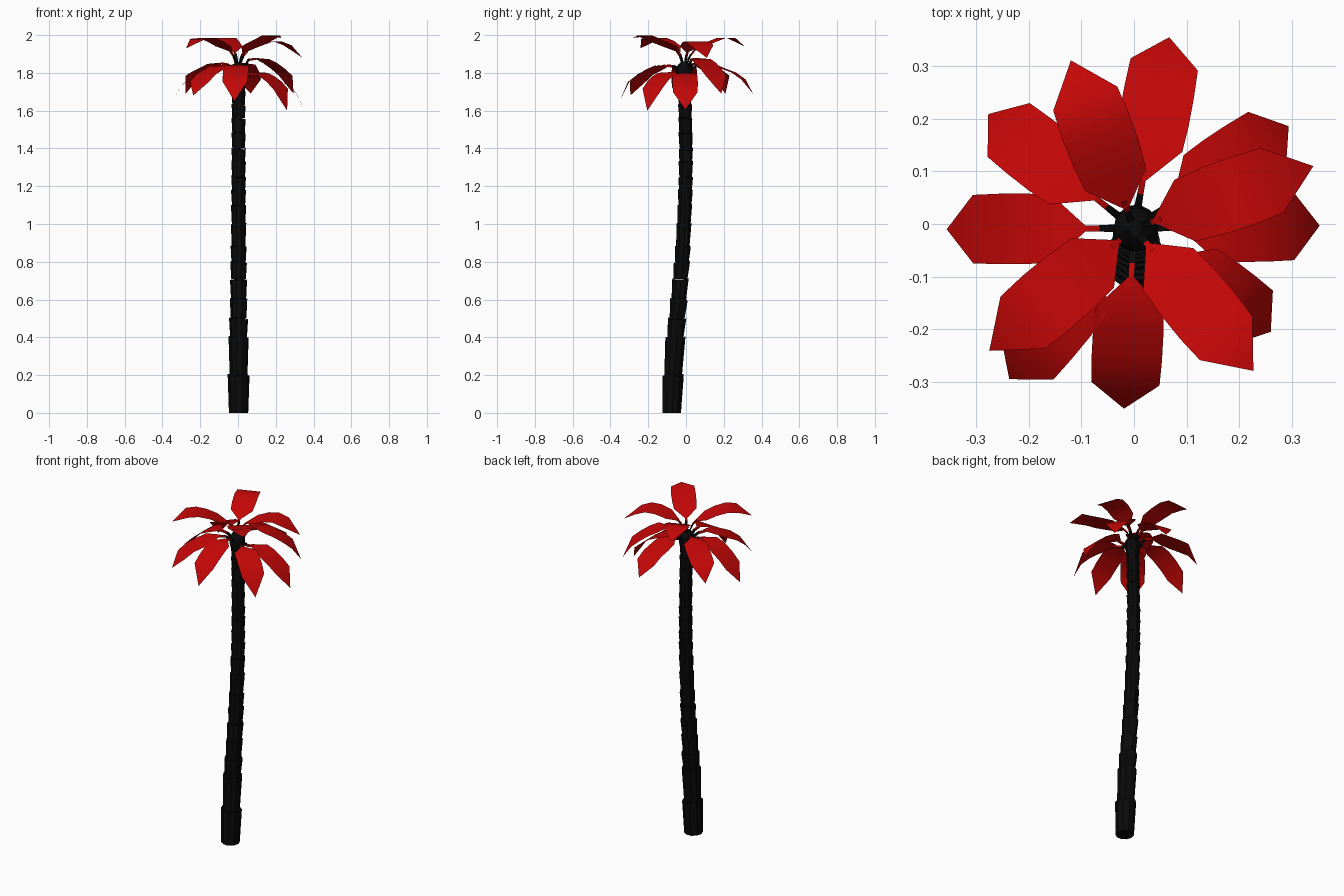
import bpy, bmesh, math, random
from mathutils import Vector

random.seed(4)
cube = bpy.data.objects.get("Cube")
if cube:
    bpy.data.objects.remove(cube)


def material(name, colour):
    m = bpy.data.materials.new(name)
    m.use_nodes = True
    m.diffuse_color = (*colour, 1)
    bsdf = m.node_tree.nodes["Principled BSDF"]
    bsdf.inputs["Base Color"].default_value = (*colour, 1)
    bsdf.inputs["Roughness"].default_value = 0.9
    return m


BLACK = material("charcoal_bark", (0.003, 0.003, 0.003))
RED = material("red_leaf", (0.56, 0.002, 0.002))


def finish(bm, name, mats, angle):
    bmesh.ops.recalc_face_normals(bm, faces=bm.faces)
    mesh = bpy.data.meshes.new(name)
    bm.to_mesh(mesh)
    bm.free()
    for m in mats:
        mesh.materials.append(m)
    ob = bpy.data.objects.new(name, mesh)
    bpy.context.collection.objects.link(ob)
    bpy.ops.object.select_all(action='DESELECT')
    ob.select_set(True)
    bpy.context.view_layer.objects.active = ob
    bpy.ops.object.shade_smooth_by_angle(angle=math.radians(angle))


def interp(points, t):
    for (a, u), (b, v) in zip(points, points[1:]):
        if t <= b:
            return u + (v - u) * (t - a) / (b - a)
    return points[-1][1]


def bridge(bm, a, b, mat=0):
    n = len(a)
    for i in range(n):
        f = bm.faces.new((a[i], a[(i + 1) % n], b[(i + 1) % n], b[i]))
        f.material_index = mat


# Trunk: flared bark rings stacked along a leaning centre line
LEAN = [(0, -.076), (.2, -.068), (.4, -.056), (.6, -.038), (.8, -.022), (1, -.01),
        (1.2, -.002), (1.4, -.001), (1.6, -.004), (1.85, -.012)]
GIRTH = [(0, .058), (.2, .058), (.4, .054), (.6, .047), (1, .041),
         (1.5, .038), (1.85, .037)]
HEIGHTS = [0, .2, .4, .5, .6, .71, .8, .88, 1, 1.1, 1.18, 1.25, 1.33,
           1.4, 1.48, 1.56, 1.63, 1.7, 1.77]
SIDES = 10
CENTRE_X = .003


def ring(bm, z, r, jag=0.0):
    turn = random.random() * .3
    return [bm.verts.new((CENTRE_X + r * math.cos(a),
                          interp(LEAN, z) + r * math.sin(a),
                          z + random.uniform(-jag, jag)))
            for a in [math.tau * (i + turn) / SIDES for i in range(SIDES)]]


bm = bmesh.new()
for z0, z1 in zip(HEIGHTS, HEIGHTS[1:]):
    r = interp(GIRTH, z1)
    low = ring(bm, z0, r * .88)
    high = ring(bm, z1, r, .008)
    bridge(bm, low, high)
    bm.faces.new(low)
    bm.faces.new(high)
finish(bm, "trunk", [BLACK], 35)

# Rounded bud that the stems grow from
bm = bmesh.new()
rings = [ring(bm, z, r) for z, r in
         [(1.74, .033), (1.79, .043), (1.82, .043), (1.845, .03), (1.858, .012)]]
for a, b in zip(rings, rings[1:]):
    bridge(bm, a, b)
bm.faces.new(rings[0])
bm.faces.new(rings[-1])
finish(bm, "crown_bud", [BLACK], 35)

# Blade outlines: fraction of the length against half width
UPPER_OUTLINE = [(0, .006), (.19, .062), (.38, .067), (.56, .068), (.74, .065), (1, 0)]
LOWER_OUTLINE = [(0, .006), (.24, .064), (.42, .067), (.62, .067), (.81, .065), (1, 0)]
CROWN = Vector((0, -.008, 0))


def leaf(name, tip, stem, spine, outline):
    """stem and spine are (radius, height) points; tip is where the blade ends."""
    out = Vector((tip[0], tip[1], 0)) - CROWN
    reach = out.length
    out.normalize()
    up = Vector((0, 0, 1))
    side = up.cross(out)
    spine = spine + [(reach, tip[2])]
    bm = bmesh.new()
    # blade
    previous = None
    for t, half in outline:
        r = spine[0][0] + (reach - spine[0][0]) * t
        mid = CROWN + out * r + up * interp(spine, r)
        offsets = (-half, half) if half else (0,)
        row = [bm.verts.new(mid + side * o) for o in offsets]
        if previous:
            bm.faces.new(previous + row[::-1]).material_index = 1
        previous = row
    # tapering square stem, red where it meets the blade
    previous = None
    for i, (r, z) in enumerate(stem):
        w = .008 - .001 * i
        mid = CROWN + out * r + up * (z - .006)
        row = [bm.verts.new(mid + side * w * x + up * w * y)
               for x, y in ((-1, -1), (1, -1), (1, 1), (-1, 1))]
        if previous:
            bridge(bm, previous, row, int(i == len(stem) - 1))
        previous = row
    finish(bm, name, [BLACK, RED], 60)


# Upper arching leaves: tip position, shoulder height, peak height
UPPER = [((.341, .11, 1.88), 1.945, 1.975), ((-.12, .311, 1.94), 1.985, 1.985),
         ((-.275, -.241, 1.93), 1.98, 1.985), ((.227, -.279, 1.985), 2.0, 1.97)]
for i, (tip, shoulder, peak) in enumerate(UPPER):
    leaf(f"upper_leaf_{i + 1}", tip,
         [(.008, 1.83), (.024, 1.88), (.034, 1.9), (.055, 1.922)],
         [(.042, 1.91), (.11, 1.945), (.2, peak), (.28, shoulder)], UPPER_OUTLINE)

# Lower drooping leaves: tip position, lift of the blade base
LOWER = [((.353, -.003, 1.605), -.045), ((.294, .186, 1.69), .035),
         ((.067, .355, 1.69), .008), ((-.277, .209, 1.69), .01),
         ((-.356, -.01, 1.635), -.005), ((-.237, -.295, 1.68), 0),
         ((-.019, -.351, 1.65), 0), ((.26, -.205, 1.6), -.04)]
for i, (tip, lift) in enumerate(LOWER):
    leaf(f"lower_leaf_{i + 1}", tip,
         [(.02, 1.8), (.045, 1.825 + lift / 2), (.066, 1.84 + lift), (.11, 1.845 + lift)],
         [(.093, 1.845 + lift), (.15, 1.84 + lift), (.22, 1.81 + lift),
          (.3, tip[2] + .1)], LOWER_OUTLINE)
